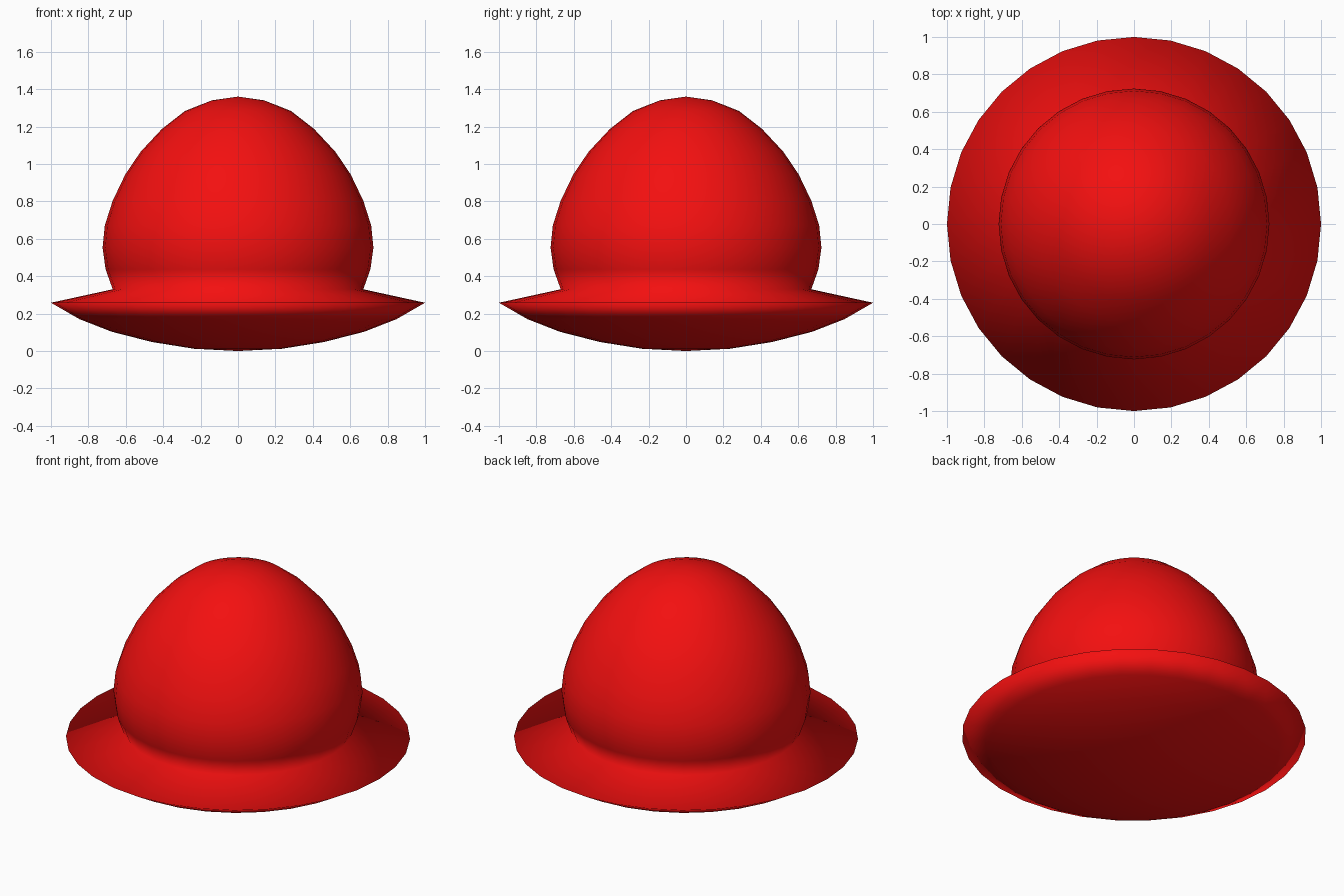
import bpy, bmesh, math

if "Cube" in bpy.data.objects:
    bpy.data.objects.remove(bpy.data.objects["Cube"])

SEGMENTS = 32

# Half profile (radius, height): domed crown, thin brim edge, shallow bowl underside
PROFILE = [
    (0.00, 1.36), (0.14, 1.34), (0.284, 1.283), (0.407, 1.187), (0.52, 1.066),
    (0.602, 0.945), (0.67, 0.803), (0.712, 0.672), (0.724, 0.553), (0.708, 0.437),
    (0.67, 0.33),
    (1.00, 0.258),
    (0.847, 0.17), (0.675, 0.103), (0.46, 0.048), (0.235, 0.012), (0.00, 0.00),
]

# Spin the profile into one closed body
bm = bmesh.new()
verts = [bm.verts.new((r, 0, z)) for r, z in PROFILE]
edges = [bm.edges.new(pair) for pair in zip(verts, verts[1:])]
bmesh.ops.spin(bm, geom=verts + edges, cent=(0, 0, 0), axis=(0, 0, 1),
               angle=math.tau, steps=SEGMENTS, use_duplicate=False)
bmesh.ops.remove_doubles(bm, verts=bm.verts[:], dist=0.001)
bmesh.ops.recalc_face_normals(bm, faces=bm.faces[:])

mesh = bpy.data.meshes.new("domed_hat")
bm.to_mesh(mesh)
bm.free()

# Smooth everywhere, including across the brim edge
for poly in mesh.polygons:
    poly.use_smooth = True

# Red surface
red = bpy.data.materials.new("red")
red.diffuse_color = (0.9, 0.005, 0.005, 1)
red.use_nodes = True
red.node_tree.nodes["Principled BSDF"].inputs["Base Color"].default_value = red.diffuse_color
mesh.materials.append(red)

hat = bpy.data.objects.new("domed_hat", mesh)
bpy.context.collection.objects.link(hat)
